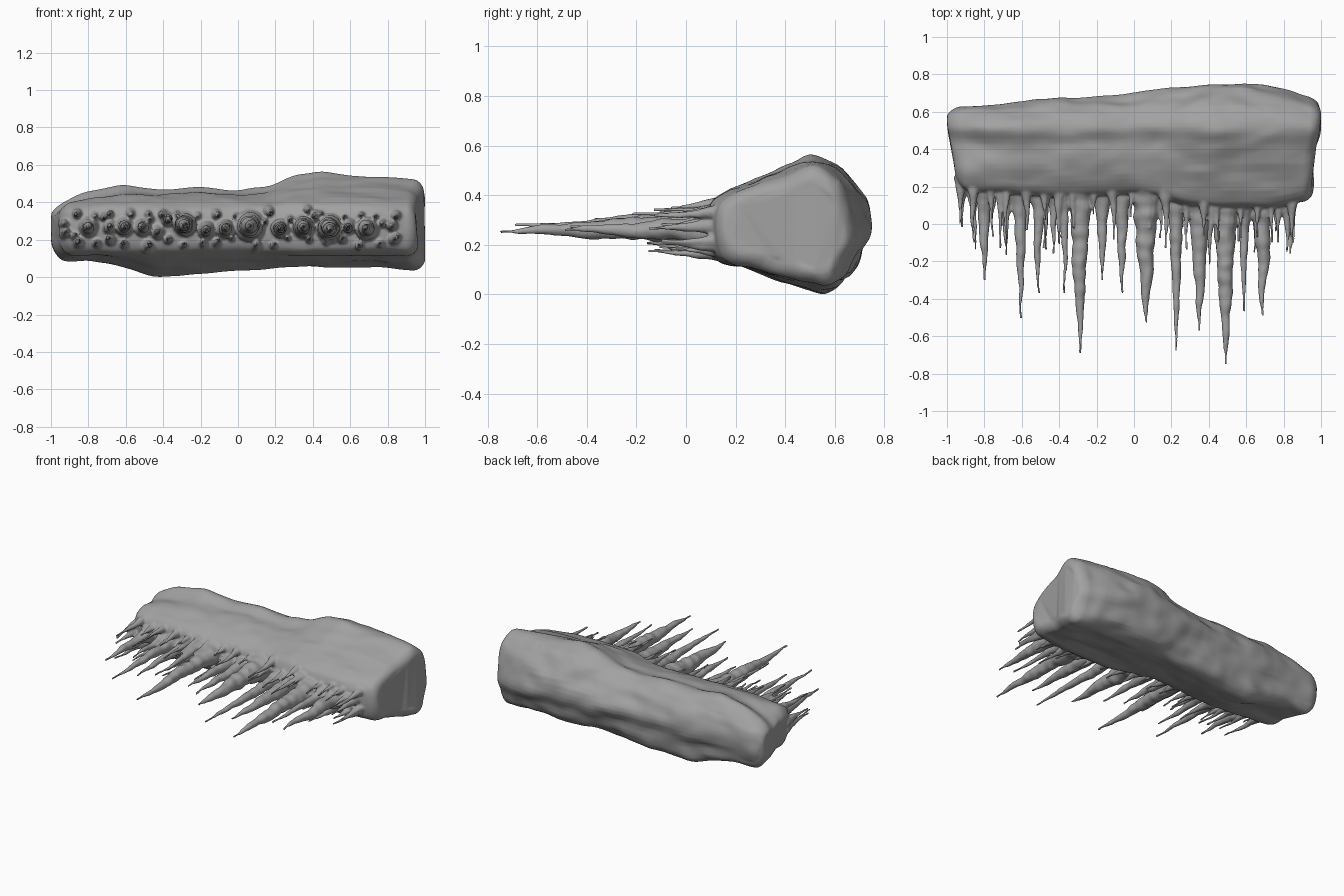
import bpy, bmesh, math, random
from mathutils import Vector, noise

if "Cube" in bpy.data.objects:
    bpy.data.objects.remove(bpy.data.objects["Cube"])

random.seed(4)
bm = bmesh.new()

# slab stations: x, top z, bottom z, back y, front y
ST = [(-.95, .395, .09, .632, .18),
      (-.9, .42, .082, .637, .17), (-.8, .455, .09, .64, .165), (-.62, .492, .06, .652, .15),
      (-.45, .472, .002, .668, .14), (-.2, .487, .013, .684, .15), (0, .465, .035, .695, .16),
      (.15, .475, .046, .712, .14), (.3, .54, .053, .735, .09), (.45, .571, .055, .75, .08),
      (.6, .547, .06, .755, .08), (.76, .537, .055, .73, .08), (.88, .532, .033, .70, .10),
      (.94, .52, .035, .68, .12)]


def catmull(a, b, c, d, t):
    return .5 * (2 * b + (c - a) * t + (2 * a - 5 * b + 4 * c - d) * t * t + (3 * b - a - 3 * c + d) * t ** 3)


def ease(a, b, v):
    w = max(0, min(1, (v - a) / (b - a)))
    return w * w * (3 - 2 * w)


def section(x, top, bot, back, front):
    """closed y,z profile of the slab: narrow front lip, tall bulging back"""
    mid = .28
    ft, fb = min(.38, top - .02), max(.15, bot + .02)
    b = back - .53
    pts = [(front, mid), (front + .012, ft - .03), (front + .06, ft + .02 * (top - ft) / .15),
           (.32, ft + (top - ft) * .56), (.43, top - .03), (.515, top),
           (.53 + b * .45, mid + (top - mid) * .79), (.53 + b * .78, mid + (top - mid) * .45), (back, mid),
           (.53 + b * .84, mid - (mid - bot) * .45), (.53 + b * .64, mid - (mid - bot) * .84),
           (.565, bot), (.49, bot + .012), (.34, bot + (fb - bot) * .45),
           (front + .06, fb - .02), (front + .012, fb + .035)]
    return [Vector((x, y, z)) for y, z in pts]


def skin(rings):
    """bridge closed rings of points and cap both ends"""
    vs = [[bm.verts.new(p) for p in r] for r in rings]
    n = len(vs[0])
    for a, b in zip(vs, vs[1:]):
        for i in range(n):
            bm.faces.new((a[i], a[(i + 1) % n], b[(i + 1) % n], b[i]))
    bm.faces.new(vs[0][::-1])
    bm.faces.new(vs[-1])


def station(x):
    x = max(ST[0][0], min(ST[-1][0], x))
    for a, b in zip(ST, ST[1:]):
        if x <= b[0]:
            t = (x - a[0]) / (b[0] - a[0])
            return [p + (q - p) * t for p, q in zip(a, b)]


# slab body: smooth loft with rounded ends and streaky noise
xs = sorted([-1 + i / 60 for i in range(121)] + [s * e for s in (-1, 1) for e in (.942, .958, .975, .99, .995, .998)])
rings = []
for x in xs:
    s = [sum(c) / 3 for c in zip(*[station(x + d) for d in (-.03, 0, .03)])]
    p = section(x, *s[1:])
    n = len(p)
    start, end_scale = (.92, .4) if x < 0 else (.94, .7)
    u = max(0, min(1, (abs(x) - start) / (1 - start)))
    shrink = 1 - (1 - end_scale) * (1 - math.sqrt(1 - u * u))
    ring = []
    for i in range(n):
        for k in range(4):
            v = catmull(p[i - 1], p[i], p[(i + 1) % n], p[(i + 2) % n], k / 4)
            v.y = .53 + (v.y - .53) * (shrink if v.y > .53 else (1 + shrink) / 2)
            v.z = .28 + (v.z - .28) * shrink
            q = noise.noise((v.x * 3, v.y * 9, v.z * 9)) * .018 + noise.noise((v.x * 8, v.y * 15, v.z * 12 + 5)) * .009
            v.y += q * (1 if v.y > .6 else .3)
            v.z += q * max(-.7, min(.7, (v.z - .28) * 8))
            # ends bulge outward along a ridge near the back
            v.x *= .957 + .043 * ease(.33, .53, v.y) - .02 * ease(.57, .66, v.y)
            v.x += .012 * u * noise.noise((x, v.y * 7, v.z * 7))
            ring.append(v)
    rings.append(ring)
skin(rings)


def icicle(x, z, tip, r):
    """lumpy spike running toward -y with a root flaring into the slab"""
    root = station(x)[4] + .08
    length = root - tip
    steps, sides = max(14, int(length / .012)), 14
    ph = random.uniform(0, 60)
    zt = z + (.265 - z) * .12
    flare = .9 * min(1, .03 / r)
    out = []
    for j in range(steps + 1):
        t = j / steps
        d = t * length
        rad = r * (1 - t) ** .75 * (1 + flare * math.exp(-(d / .11) ** 2))
        rad *= 1 + .03 * math.sin(d * 85 + ph) + .16 * noise.noise((ph, d * 13, 1))
        rad = max(rad, .0068)
        cx = x + .012 * noise.noise((ph, d * 7, 7))
        cz = z + (zt - z) * t + .012 * noise.noise((ph, d * 7, 3))
        ring = []
        for k in range(sides):
            a = 2 * math.pi * k / sides
            ra = rad * (1 + .13 * noise.noise((ph + math.cos(a), math.sin(a), d * 16)))
            ring.append(Vector((cx + ra * math.cos(a), root - d, cz + ra * math.sin(a))))
        out.append(ring)
    skin(out)


# long icicles: x, z, tip y, radius
for c in [(-.80, .27, -.30, .046), (-.605, .27, -.505, .042), (-.51, .265, -.37, .038),
          (-.29, .28, -.69, .063), (-.17, .25, -.30, .044), (-.065, .26, -.37, .046),
          (.065, .275, -.53, .078), (.225, .26, -.68, .044), (.35, .27, -.57, .06),
          (.49, .26, -.75, .066), (.59, .27, -.47, .034), (.69, .26, -.49, .06),
          (-.37, .31, -.37, .03), (-.68, .27, -.17, .032), (-.43, .24, -.16, .03),
          (.41, .33, -.22, .026), (.82, .27, -.15, .028), (-.92, .24, -.02, .022)]:
    icicle(*c)

# short icicles along the upper and lower rim
for row, z0 in enumerate((.345, .185)):
    for i in range(19):
        x = -.875 + i * .095 + random.uniform(-.025, .025)
        tip = random.uniform(-.14, .05)
        icicle(x, z0 + random.uniform(-.02, .02), tip - .02 * row, random.uniform(.016, .025))
for x, z, tip in [(-.93, .29, .0), (-.87, .22, .03), (.84, .33, -.13), (.85, .21, -.1),
                  (.77, .29, -.1), (.14, .30, -.08), (.28, .31, -.14), (-.72, .32, -.13), (-.47, .31, -.14)]:
    icicle(x, z, tip, .02)

bmesh.ops.recalc_face_normals(bm, faces=bm.faces)
me = bpy.data.meshes.new("icicle_slab")
bm.to_mesh(me)
bm.free()
ob = bpy.data.objects.new("icicle_slab", me)
bpy.context.collection.objects.link(ob)

# darker grey surface
mat = bpy.data.materials.new("dark_grey")
mat.diffuse_color = (.36, .36, .36, 1)
mat.use_nodes = True
mat.node_tree.nodes["Principled BSDF"].inputs["Base Color"].default_value = mat.diffuse_color
me.materials.append(mat)

# fuse slab and icicles into one smooth skin
rm = ob.modifiers.new("fuse", 'REMESH')
rm.mode = 'VOXEL'
rm.voxel_size = .0075
rm.use_smooth_shade = True
sm = ob.modifiers.new("soften", 'SMOOTH')
sm.factor = .4
sm.iterations = 2
